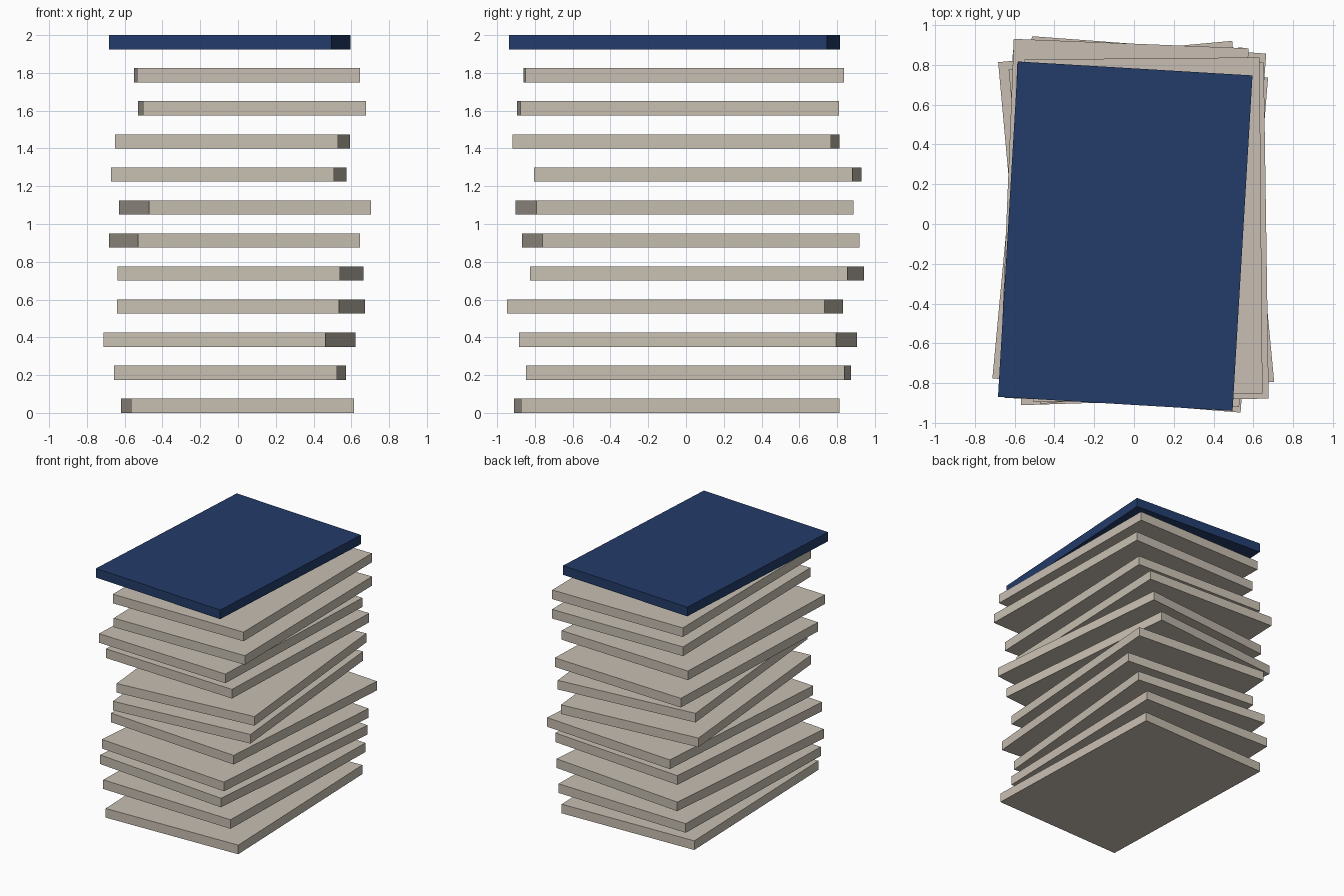
import bpy
import math

if "Cube" in bpy.data.objects:
    bpy.data.objects.remove(bpy.data.objects["Cube"])

WIDTH, LENGTH, THICK = 1.18, 1.687, 0.075
TOTAL = 2.0

# Centre x, centre y and twist in degrees of each slab, bottom to top
PLACES = [
    (-0.003, -0.048, 1.8),
    (-0.042, 0.013, -1.6),
    (-0.045, 0.010, -5.35),
    (0.016, -0.058, -4.7),
    (0.013, 0.058, -4.25),
    (-0.018, 0.026, 5.2),
    (0.037, -0.008, 5.4),
    (-0.048, 0.063, -2.3),
    (-0.029, -0.053, -2.2),
    (0.074, -0.042, 0.85),
    (0.048, -0.012, 0.5),
    (-0.044, -0.061, -3.4),
]


def material(name, rgb):
    mat = bpy.data.materials.new(name)
    mat.diffuse_color = (*rgb, 1.0)
    mat.use_nodes = True
    mat.node_tree.nodes["Principled BSDF"].inputs["Base Color"].default_value = mat.diffuse_color
    return mat


def slab(name, x, y, z, degrees, mat):
    bpy.ops.mesh.primitive_cube_add(
        size=1, location=(x, y, z), rotation=(0, 0, math.radians(degrees)))
    obj = bpy.context.object
    obj.name = name
    obj.scale = (WIDTH, LENGTH, THICK)
    bpy.ops.object.transform_apply(location=False, rotation=False, scale=True)
    obj.data.materials.append(mat)


beige = material("warm beige", (0.578, 0.521, 0.445))
navy = material("navy blue", (0.0168, 0.0452, 0.147))

# Evenly spaced slabs, loosely twisted, with a blue one on top
step = (TOTAL - THICK) / (len(PLACES) - 1)
for i, (x, y, angle) in enumerate(PLACES):
    is_top = i == len(PLACES) - 1
    name = "top_card" if is_top else f"card_{i + 1:02d}"
    slab(name, x, y, THICK / 2 + i * step, angle, navy if is_top else beige)
